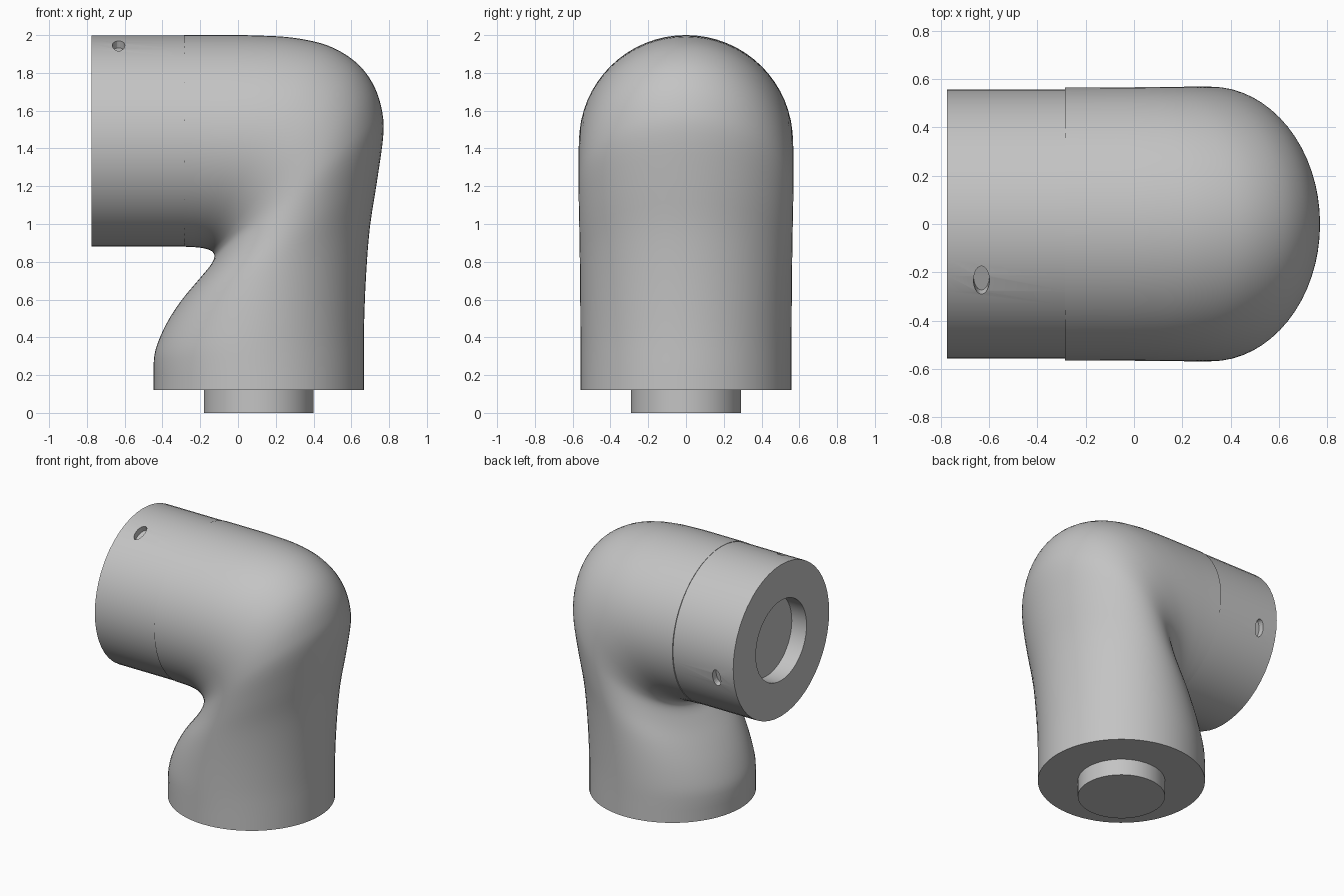
import bpy, bmesh, math
from mathutils import Vector

if "Cube" in bpy.data.objects:
    bpy.data.objects.remove(bpy.data.objects["Cube"])

grey = bpy.data.materials.new("plain_grey")
grey.diffuse_color = (0.55, 0.55, 0.55, 1)
grey.use_nodes = True
grey.node_tree.nodes["Principled BSDF"].inputs["Base Color"].default_value = grey.diffuse_color


def finish(name, bm, angle=35):
    bmesh.ops.recalc_face_normals(bm, faces=bm.faces)
    me = bpy.data.meshes.new(name)
    bm.to_mesh(me)
    bm.free()
    ob = bpy.data.objects.new(name, me)
    bpy.context.collection.objects.link(ob)
    me.materials.append(grey)
    smooth(ob, angle)
    return ob


def smooth(ob, angle=35):
    bpy.ops.object.select_all(action='DESELECT')
    bpy.context.view_layer.objects.active = ob
    ob.select_set(True)
    bpy.ops.object.shade_smooth_by_angle(angle=math.radians(angle))


def loft(name, rings):
    # closed skin through rings of points, capped at both ends
    bm = bmesh.new()
    rows = [[bm.verts.new(p) for p in r] for r in rings]
    n = len(rows[0])
    for a, b in zip(rows, rows[1:]):
        for i in range(n):
            j = (i + 1) % n
            bm.faces.new((a[i], a[j], b[j], b[i]))
    bm.faces.new(rows[0])
    bm.faces.new(rows[-1])
    return finish(name, bm)


def ring(inner, outer, half_width, n=64):
    # ellipse standing on the line inner-outer in the xz plane
    c, d = (inner + outer) / 2, (outer - inner) / 2
    out = []
    for i in range(n):
        t = 2 * math.pi * i / n
        p = c + d * math.cos(t)
        out.append((p.x, half_width * math.sin(t), p.y))
    return out


def spline(a, b, c, d, t):
    return 0.5 * (2 * b + (c - a) * t + (2 * a - 5 * b + 4 * c - d) * t * t
                  + (3 * b - a - 3 * c + d) * t ** 3)


# elbow: inner x, inner z, outer x, outer z, half width
sections = [
    (-.448, .12, .667, .12, .558), (-.448, .235, .667, .24, .558),
    (-.435, .34, .667, .44, .559), (-.38, .47, .677, .71, .56),
    (-.30, .595, .698, .98, .562), (-.20, .715, .738, 1.24, .565),
    (-.145, .782, .77, 1.48, .568), (-.125, .825, .758, 1.62, .569),
    (-.132, .849, .71, 1.75, .569), (-.15, .862, .62, 1.86, .569),
    (-.175, .87, .48, 1.943, .568), (-.205, .875, .30, 1.985, .567),
    (-.24, .878, .10, 1.998, .566), (-.265, .879, -.10, 2.0, .565),
    (-.285, .88, -.285, 2.0, .565),
]
rings = []
for k in range(len(sections) - 1):
    quad = [sections[min(max(k + o, 0), len(sections) - 1)] for o in (-1, 0, 1, 2)]
    for s in range(4):
        v = [spline(*col, s / 4) if k else col[1] + (col[2] - col[1]) * s / 4
             for col in zip(*quad)]
        rings.append(ring(Vector(v[0:2]), Vector(v[2:4]), v[4]))
v = sections[-1]
rings.append(ring(Vector(v[0:2]), Vector(v[2:4]), v[4]))
loft("elbow_body", rings)

# peg under the base
loft("base_peg", [ring(Vector((.11 - .291, z)), Vector((.11 + .291, z)), .291)
                  for z in (0, .14)])

# collar with round socket in its open end
AXIS_Z, COLLAR_R = 1.44, .558
profile = [(-.655, .295), (-.775, .295), (-.775, COLLAR_R), (-.265, COLLAR_R)]
collar = loft("socket_collar", [
    ring(Vector((x, AXIS_Z - r)), Vector((x, AXIS_Z + r)), r, 48) for x, r in profile])

# two shallow oval dimples in the collar
for deg in (-24.8, 101):
    a = math.radians(deg)
    bpy.ops.mesh.primitive_cylinder_add(
        vertices=24, radius=1, depth=2,
        location=(-.632, COLLAR_R * math.sin(a), AXIS_Z + COLLAR_R * math.cos(a)),
        rotation=(-a, 0, 0))
    cutter = bpy.context.object
    cutter.name = "dimple_cutter"
    cutter.scale = (.033, .064, .045)
    cutter.hide_render = True
    cutter.data.materials.append(grey)
    bpy.context.view_layer.update()
    bpy.context.view_layer.objects.active = collar
    mod = collar.modifiers.new("dimple", 'BOOLEAN')
    mod.operation = 'DIFFERENCE'
    mod.solver = 'EXACT'
    mod.object = cutter
    bpy.ops.object.modifier_apply(modifier=mod.name)
    bpy.data.objects.remove(cutter)
smooth(collar)
